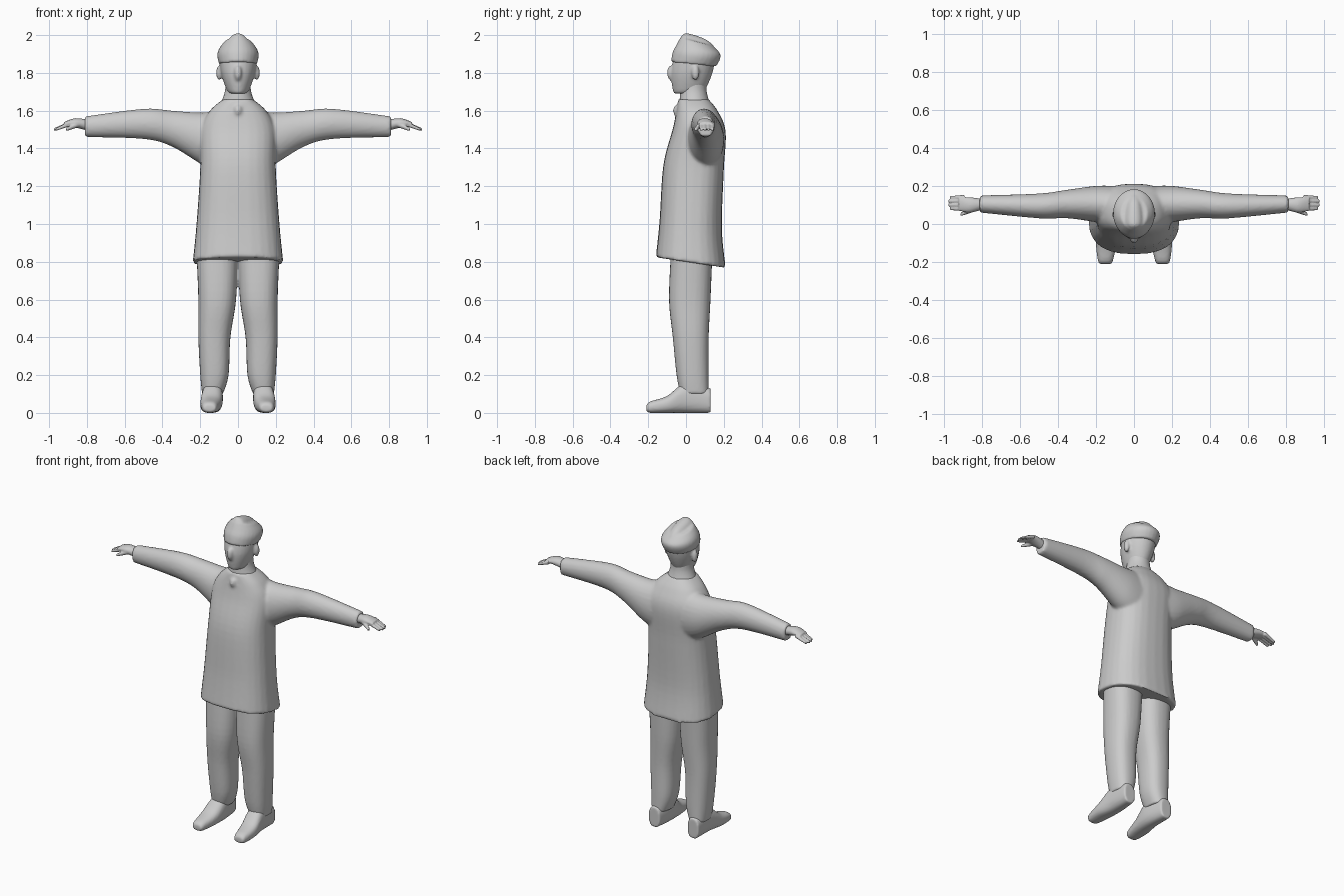
import bpy, math

cube = bpy.data.objects.get("Cube")
if cube:
    bpy.data.objects.remove(cube, do_unlink=True)

grey = bpy.data.materials.new("clay grey")
grey.use_nodes = True
grey.diffuse_color = (.6, .6, .6, 1)
grey.node_tree.nodes["Principled BSDF"].inputs["Base Color"].default_value = grey.diffuse_color

SIDES = 28
STEPS = 6


def ring(axis, at, a_min, a_max, b_min, b_max, power, tilt):
    """Rounded section across one axis, filling a rectangle of the other two."""
    points = []
    for i in range(SIDES):
        angle = math.tau * i / SIDES
        c, s = math.cos(angle), math.sin(angle)
        a = (a_min + a_max + (a_max - a_min) * math.copysign(abs(c) ** (2 / power), c)) / 2
        b = (b_min + b_max + (b_max - b_min) * math.copysign(abs(s) ** (2 / power), s)) / 2
        along = at + tilt * b
        points.append({"x": (along, a, b), "y": (a, along, b), "z": (a, b, along)}[axis])
    return points


def ease(stations):
    """Add in-between stations along a smooth curve."""
    padded = [stations[0], *stations, stations[-1]]
    result = []
    for before, start, end, after in zip(padded, padded[1:], padded[2:], padded[3:]):
        for step in range(STEPS):
            t = step / STEPS
            result.append([
                q + t / 2 * (r - p + t * (2 * p - 5 * q + 4 * r - s + t * (3 * (q - r) + s - p)))
                for p, q, r, s in zip(before, start, end, after)])
    return result + [stations[-1]]


def loft(axis, stations, mirror=False, power=2, tilt_start=0, tilt_end=0):
    """Closed skin through the eased stations, optionally with a mirrored twin."""
    stations = ease(stations)
    last = len(stations) - 1
    verts, faces = [], []
    for side in (1, -1) if mirror else (1,):
        base = len(verts)
        for k, station in enumerate(stations):
            tilt = tilt_start + (tilt_end - tilt_start) * k / last
            verts += [(side * x, y, z) for x, y, z in ring(axis, *station, power, tilt)]
        for k in range(last):
            low, high = base + k * SIDES, base + (k + 1) * SIDES
            for i in range(SIDES):
                j = (i + 1) % SIDES
                faces.append((low + i, low + j, high + j, high + i))
        top = base + last * SIDES
        faces.append(tuple(reversed(range(base, base + SIDES))))
        faces.append(tuple(range(top, top + SIDES)))
    return verts, faces


def upright(profile, **options):
    """Symmetric loft from rows of height, half width, front and back."""
    return loft("z", [(z, -w, w, front, back) for z, w, front, back in profile], **options)


def ball(center, size, mirror=False):
    """Ellipsoid shell."""
    x, y, z = center
    w, d, h = size
    stations = []
    for k in range(1, 8):
        angle = math.pi * k / 8
        r = math.sin(angle)
        stations.append((z - h * math.cos(angle), x - w * r, x + w * r, y - d * r, y + d * r))
    return loft("z", stations, mirror)


def finger(root, tip, radius):
    """Tapered round pair of shells running along x."""
    stations = [(x, y - r, y + r, z - r, z + r)
                for (x, y, z), r in ((root, radius), (tip, radius * .6))]
    return loft("x", stations, True)


def part(name, shells, voxel=.008, smooth=3):
    """Fuse closed shells into one soft surface."""
    verts, faces = [], []
    for shell_verts, shell_faces in shells:
        offset = len(verts)
        verts += shell_verts
        faces += [tuple(i + offset for i in face) for face in shell_faces]
    mesh = bpy.data.meshes.new(name)
    mesh.from_pydata(verts, [], faces)
    mesh.materials.append(grey)
    obj = bpy.data.objects.new(name, mesh)
    bpy.context.collection.objects.link(obj)
    bpy.ops.object.select_all(action="DESELECT")
    obj.select_set(True)
    bpy.context.view_layer.objects.active = obj
    bpy.ops.object.mode_set(mode="EDIT")
    bpy.ops.mesh.select_all(action="SELECT")
    bpy.ops.mesh.normals_make_consistent(inside=False)
    bpy.ops.object.mode_set(mode="OBJECT")
    fuse = obj.modifiers.new("fuse", "REMESH")
    fuse.mode = "VOXEL"
    fuse.voxel_size = voxel
    fuse.use_smooth_shade = True
    soften = obj.modifiers.new("soften", "SMOOTH")
    soften.factor = .5
    soften.iterations = smooth


# Coat: body with tilted hem, sleeves and a small collar fastening
body = upright([(.8, .24, -.16, .21), (1, .22, -.14, .19), (1.3, .2, -.12, .2),
                (1.5, .2, -.07, .21), (1.6, .15, -.05, .17), (1.66, .08, -.04, .12)],
               power=2.5, tilt_start=-.15)
sleeves = loft("x", [(.1, 0, .2, 1.28, 1.6), (.2, .01, .2, 1.32, 1.59),
                     (.35, .03, .18, 1.41, 1.6), (.5, .03, .16, 1.45, 1.61),
                     (.81, .06, .15, 1.46, 1.57)], mirror=True)
part("coat", [body, sleeves, ball((0, -.05, 1.6), (.02, .02, .03))], voxel=.01)

# Neck
part("neck", [upright([(1.6, .11, -.04, .14), (1.7, .07, -.03, .11), (1.8, .07, -.02, .11)])])

# Head with nose and ears
skull = upright([(1.69, .04, -.06, .06), (1.71, .06, -.07, .1),
                 (1.8, .09, -.08, .14), (1.9, .1, -.06, .16)])
nose = ball((0, -.08, 1.8), (.02, .02, .04))
ears = ball((.1, .05, 1.8), (.015, .02, .04), mirror=True)
part("head", [skull, nose, ears])

# Side cap: tall in front, sloping to the back, with a raised centre fold
crown = upright([(1.85, .1, -.08, .16), (1.9, .11, -.07, .18),
                 (1.94, .1, -.05, .18), (1.98, .07, -.03, .14)],
                tilt_start=-.1, tilt_end=-.25)
fold = loft("y", [(y, -w, w, 1.9, top) for y, w, top in
                  ((-.03, .02, 1.98), (0, .05, 2.01), (.1, .04, 1.98), (.15, .02, 1.94))])
part("side_cap", [crown, fold])

# Hands: palm, drooping fingers and thumb
palm = loft("x", [(.78, .08, .13, 1.49, 1.55), (.86, .06, .14, 1.51, 1.56),
                  (.92, .07, .14, 1.52, 1.54)], mirror=True)
fingers = [finger((.89, .08 + .02 * k, 1.53), (.98 - .01 * abs(k - 1.5), .08 + .02 * k, 1.5), .013)
           for k in range(4)]
thumb = finger((.84, .08, 1.53), (.91, .05, 1.5), .016)
part("hands", [palm, thumb, *fingers], voxel=.005, smooth=2)

# Trousers
part("trousers", [loft("z", [(.1, .08, .19, -.03, .12), (.2, .05, .2, -.05, .12),
                             (.4, .04, .21, -.07, .12), (.6, .01, .21, -.09, .13),
                             (.85, 0, .22, -.08, .14)], mirror=True, power=2.4)])

# Shoes
part("shoes", [loft("y", [(-.21, .12, .18, .01, .04), (-.19, .11, .19, 0, .06),
                          (-.1, .09, .2, 0, .09), (0, .08, .19, 0, .16),
                          (.13, .1, .18, 0, .13)], mirror=True, power=2.5)])
